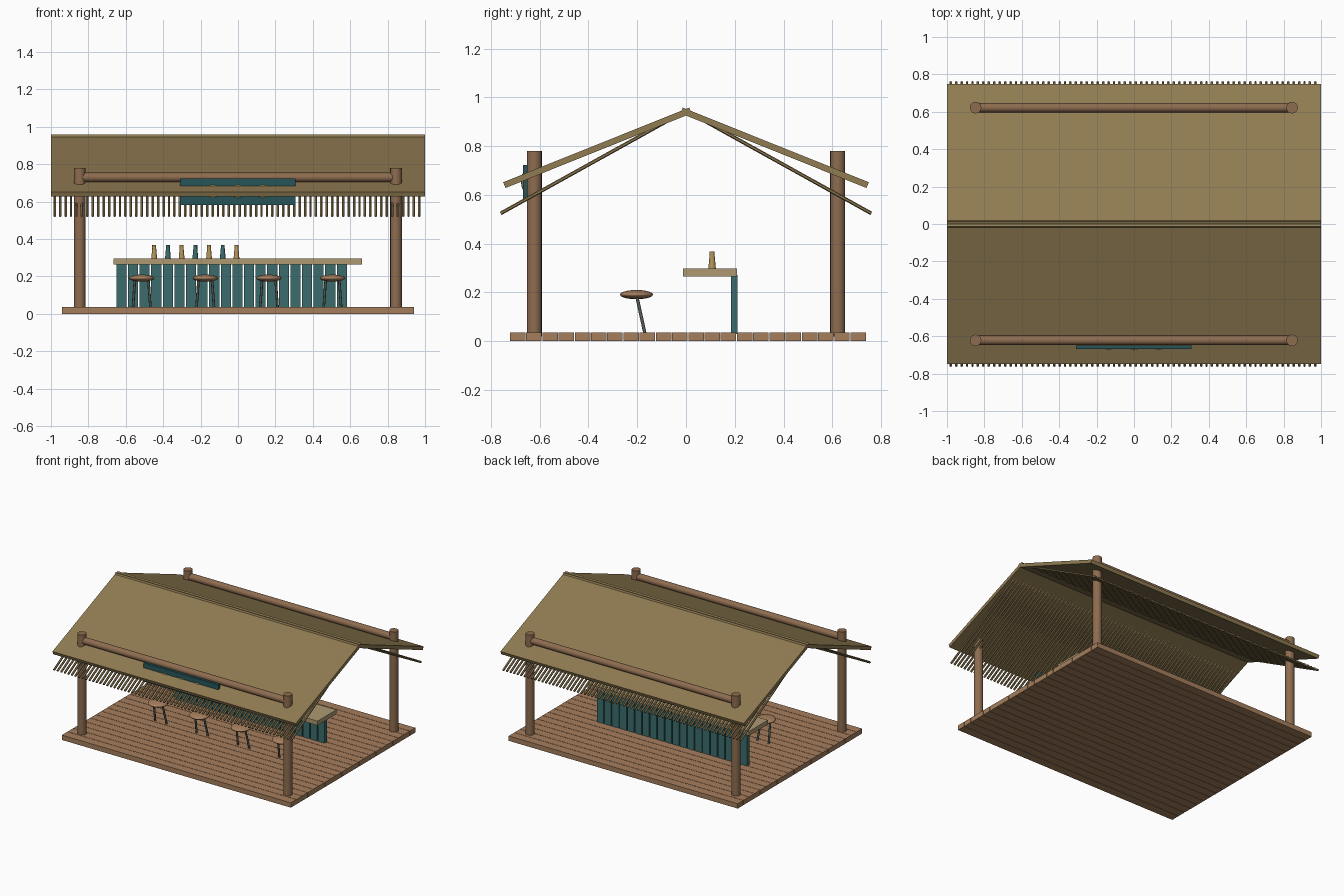
import bpy, math
from mathutils import Vector

if "Cube" in bpy.data.objects:
    bpy.data.objects.remove(bpy.data.objects["Cube"])


def material(name, rgb):
    m = bpy.data.materials.new(name)
    m.diffuse_color = (*rgb, 1)
    m.use_nodes = True
    m.node_tree.nodes["Principled BSDF"].inputs["Base Color"].default_value = m.diffuse_color
    return m


WOOD = material("post_wood", (0.27, 0.15, 0.08))
DECK = material("deck_wood", (0.38, 0.21, 0.11))
ROOF = material("roof_thatch", (0.28, 0.20, 0.085))
TOP = material("counter_wood", (0.42, 0.32, 0.17))
TEAL = material("teal_paint", (0.045, 0.15, 0.15))
SIGN = material("sign_paint", (0.02, 0.09, 0.10))
METAL = material("leg_metal", (0.08, 0.10, 0.09))
GOLD = material("gold", (0.45, 0.30, 0.10))


def finish(name, mat, smooth=False):
    o = bpy.context.object
    o.name = name
    o.data.materials.append(mat)
    if smooth:
        bpy.ops.object.shade_smooth_by_angle(angle=math.radians(40))
    return o


def box(name, lo, hi, mat):
    lo, hi = Vector(lo), Vector(hi)
    bpy.ops.mesh.primitive_cube_add(size=1, location=(lo + hi) / 2)
    o = finish(name, mat)
    o.scale = hi - lo
    return o


def rod(name, a, b, r, mat, sides=16, r2=None):
    a, b = Vector(a), Vector(b)
    d = b - a
    bpy.ops.mesh.primitive_cone_add(vertices=sides, radius1=r, radius2=r if r2 is None else r2,
                                    depth=d.length, location=(a + b) / 2,
                                    rotation=d.to_track_quat('Z', 'Y').to_euler())
    return finish(name, mat, sides > 8)


def ball(name, loc, scale, mat):
    bpy.ops.mesh.primitive_uv_sphere_add(segments=20, ring_count=10, radius=1, location=loc)
    o = finish(name, mat, True)
    o.scale = scale
    return o


def repeat(o, count, step):
    m = o.modifiers.new("repeat", 'ARRAY')
    m.count = count
    m.use_relative_offset = False
    m.use_constant_offset = True
    m.constant_offset_displace = step


# Deck planks
for i in range(22):
    y = -0.722 + i * 0.0665
    box("deck_plank", (-0.942, y, 0), (0.94, y + 0.0635, 0.036), DECK)

# Posts, beams, roof slabs and hanging thatch on each side
SLOPE = math.atan2(0.306, 0.763)
for s, side in ((-1, "front"), (1, "back")):
    for x in (-0.847, 0.845):
        rod(side + "_post", (x, s * 0.622, 0.02), (x, s * 0.622, 0.78), 0.031, WOOD)
    rod(side + "_beam", (-0.845, s * 0.622, 0.73), (0.845, s * 0.622, 0.73), 0.025, WOOD)
    slab = box(side + "_roof", (-1, -0.411, -0.0128), (1, 0.411, 0.0128), ROOF)
    slab.location = (0, s * 0.3635, 0.793)
    slab.rotation_euler = (-s * SLOPE, 0, 0)
    # Thatch strands, repeated along the local axis that maps to world x
    for i in range(68):
        x = -0.98 + i * 0.0291
        rod(side + "_thatch_strand", (x, s * 0.01, 0.94), (x, s * 0.76, 0.524), 0.0075, ROOF, 6)

# Bar counter
box("counter_top", (-0.665, -0.012, 0.265), (0.662, 0.21, 0.297), TOP)
panel = box("counter_slat", (-0.65, 0.185, 0.03), (-0.596, 0.212, 0.271), TEAL)
bpy.ops.object.transform_apply(location=False, rotation=False, scale=True)
repeat(panel, 20, (0.062, 0, 0))

# Bottles: tapered body with a narrow cap
for i in range(7):
    x = -0.448 + i * 0.0733
    mat = TEAL if i % 2 else GOLD
    rod("bottle_body", (x, 0.107, 0.296), (x, 0.107, 0.357), 0.0155, mat, 12, 0.010)
    rod("bottle_cap", (x, 0.107, 0.355), (x, 0.107, 0.367), 0.0105, mat, 12)

# Stools
for i in range(4):
    x = -0.515 + i * 0.34
    ball("stool_seat", (x, -0.203, 0.191), (0.068, 0.068, 0.019), DECK)
    for s in (-1, 1):
        rod("stool_leg", (x + s * 0.036, -0.202, 0.185), (x + s * 0.047, -0.168, 0.03),
            0.007, METAL, 10)

# Sign board with plain round ornaments
box("sign_board", (-0.31, -0.668, 0.583), (0.307, -0.650, 0.723), SIGN)
for x in (-0.134, 0, 0.132):
    ball("sign_ornament", (x, -0.667, 0.655), (0.035, 0.009, 0.035), GOLD)
